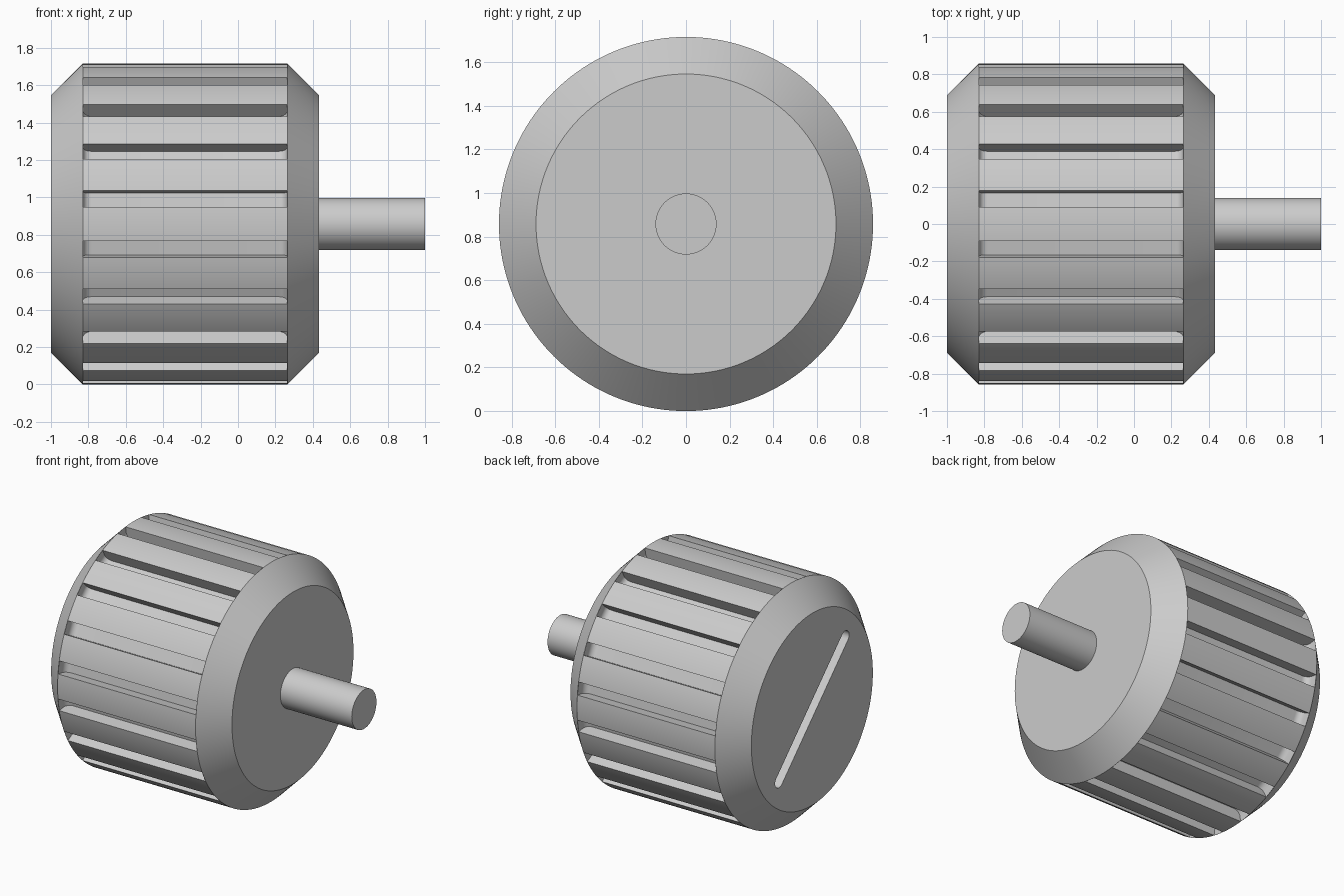
import bpy, bmesh
from math import pi, sin, cos, radians
from mathutils import Matrix, Vector

if "Cube" in bpy.data.objects:
    bpy.data.objects.remove(bpy.data.objects["Cube"], do_unlink=True)

RADIUS, CHAMFER = 0.858, 0.17
LEFT, RIGHT, TIP = -1.0, 0.434, 1.0
GROOVES, WIDTH, DEPTH, FILLET = 20, 0.09, 0.09, 0.045
CENTRE = Matrix.Translation((0, 0, RADIUS))

grey = bpy.data.materials.new("light_grey")
grey.use_nodes = True
grey.diffuse_color = (0.6, 0.6, 0.6, 1)
grey.node_tree.nodes["Principled BSDF"].inputs["Base Color"].default_value = (0.6, 0.6, 0.6, 1)


def finish(bm, name):
    bmesh.ops.recalc_face_normals(bm, faces=bm.faces)
    bm.transform(CENTRE)
    mesh = bpy.data.meshes.new(name)
    bm.to_mesh(mesh)
    bm.free()
    mesh.materials.append(grey)
    obj = bpy.data.objects.new(name, mesh)
    bpy.context.collection.objects.link(obj)
    return obj


def lathe(name, profile, steps):
    """Turn (x, radius) points around the x axis."""
    bm = bmesh.new()
    verts = [bm.verts.new((x, 0, r)) for x, r in profile]
    edges = [bm.edges.new(pair) for pair in zip(verts, verts[1:])]
    bmesh.ops.spin(bm, geom=verts + edges, cent=(0, 0, 0), axis=(1, 0, 0),
                   angle=2 * pi, steps=steps)
    bmesh.ops.remove_doubles(bm, verts=bm.verts, dist=1e-4)
    bmesh.ops.dissolve_limit(bm, angle_limit=radians(0.3), verts=bm.verts, edges=bm.edges)
    return finish(bm, name)


def arc(cx, cz, r, start, end, n=8):
    return [(cx + r * cos(a), cz + r * sin(a))
            for a in (start + (end - start) * i / n for i in range(n + 1))]


def prism(bm, points, offset):
    """Extrude a closed outline of 3D points by an offset."""
    face = bm.faces.new([bm.verts.new(p) for p in points])
    ext = bmesh.ops.extrude_face_region(bm, geom=[face], use_keep_orig=True)
    moved = [g for g in ext["geom"] if isinstance(g, bmesh.types.BMVert)]
    bmesh.ops.translate(bm, verts=moved, vec=offset)


def cut(target, cutter):
    mod = target.modifiers.new("cut", "BOOLEAN")
    mod.operation, mod.solver, mod.object = "DIFFERENCE", "EXACT", cutter
    bpy.context.view_layer.objects.active = target
    bpy.ops.object.modifier_apply(modifier=mod.name)
    bpy.data.objects.remove(cutter, do_unlink=True)


# Chamfered knob body
inner = RADIUS - CHAMFER
body = lathe("knob_body", [(LEFT, 0), (LEFT, inner), (LEFT + CHAMFER, RADIUS),
                           (RIGHT - CHAMFER, RADIUS), (RIGHT, inner), (RIGHT, 0)], 160)

# Grip grooves around the rim, floor rounded at both ends
x0, x1 = LEFT + CHAMFER + 0.001, RIGHT - CHAMFER - 0.001
floor = RADIUS - DEPTH
outline = ([(x0, RADIUS + 0.1)]
           + arc(x0 + FILLET, floor + FILLET, FILLET, pi, 1.5 * pi)
           + arc(x1 - FILLET, floor + FILLET, FILLET, 1.5 * pi, 2 * pi)
           + [(x1, RADIUS + 0.1)])
bm = bmesh.new()
for i in range(GROOVES):
    turn = Matrix.Rotation(2 * pi * (i + 0.5) / GROOVES, 3, "X")
    prism(bm, [turn @ Vector((x, -WIDTH / 2, z)) for x, z in outline],
          turn @ Vector((0, WIDTH, 0)))
cut(body, finish(bm, "groove_cutter"))

# Diagonal pointer slot in the outer face
r = WIDTH / 2
half = 0.575 - r
slot = arc(0, half, r, 0, pi) + arc(0, -half, r, pi, 2 * pi)
tilt = Matrix.Rotation(radians(45), 3, "X")
bm = bmesh.new()
prism(bm, [tilt @ Vector((LEFT - 0.1, y, z)) for y, z in slot], Vector((0.1 + DEPTH, 0, 0)))
cut(body, finish(bm, "slot_cutter"))

# Shaft
shaft = lathe("shaft", [(RIGHT - 0.005, 0), (RIGHT - 0.005, 0.14), (TIP, 0.14), (TIP, 0)], 64)

for obj in (body, shaft):
    bpy.ops.object.select_all(action="DESELECT")
    obj.select_set(True)
    bpy.context.view_layer.objects.active = obj
    bpy.ops.object.shade_smooth_by_angle(angle=radians(30))
